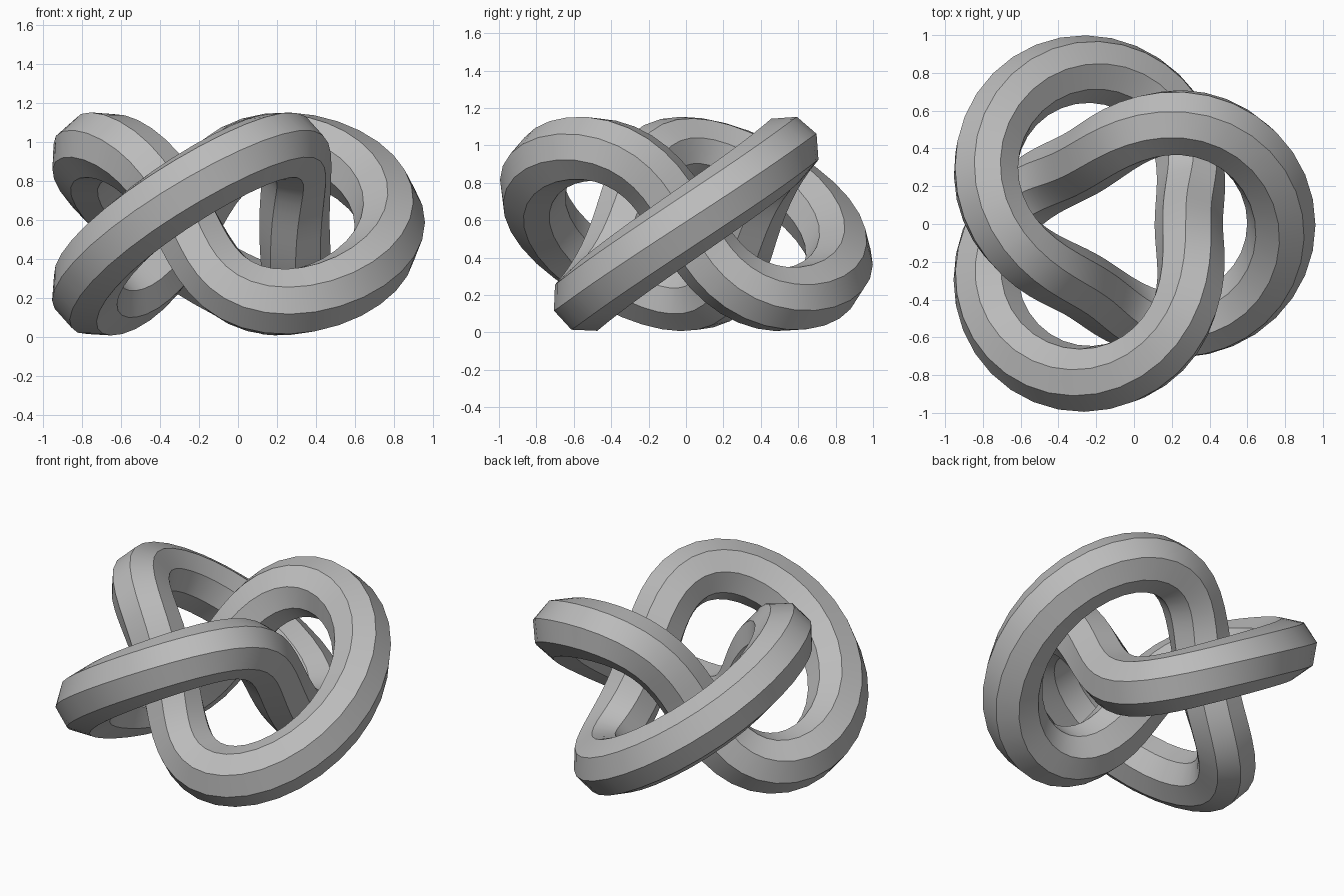
import bpy
from math import sin, cos, pi, radians
from mathutils import Vector

cube = bpy.data.objects.get("Cube")
if cube:
    bpy.data.objects.remove(cube, do_unlink=True)

RING, SWING, HEIGHT = 0.62, 0.245, 0.402   # knot path
TUBE = 0.181                               # octagon radius
STEPS = 100
CENTRE = Vector((-0.085, 0, 0.58))

grey = bpy.data.materials.new("mid grey")
grey.use_nodes = True
colour = (0.5, 0.5, 0.5, 1)
grey.diffuse_color = colour
grey.node_tree.nodes["Principled BSDF"].inputs["Base Color"].default_value = colour


def knot_point(t):
    r = RING + SWING * cos(3 * t)
    return CENTRE + Vector((r * cos(2 * t), r * sin(2 * t), HEIGHT * sin(3 * t)))


# Closed path with an eight-sided bevel
curve = bpy.data.curves.new("knot_tube", "CURVE")
curve.dimensions = "3D"
curve.twist_mode = "MINIMUM"
curve.bevel_depth = TUBE
curve.bevel_resolution = 2
spline = curve.splines.new("POLY")
spline.points.add(STEPS - 1)
for i, point in enumerate(spline.points):
    point.co = (*knot_point(2 * pi * i / STEPS), 1)
spline.use_cyclic_u = True
curve.materials.append(grey)

knot = bpy.data.objects.new("knot_tube", curve)
bpy.context.collection.objects.link(knot)

# Turn into a mesh: smooth along the tube, sharp lengthwise edges
bpy.ops.object.select_all(action="DESELECT")
knot.select_set(True)
bpy.context.view_layer.objects.active = knot
bpy.ops.object.convert(target="MESH")
bpy.ops.object.shade_smooth_by_angle(angle=radians(30))
